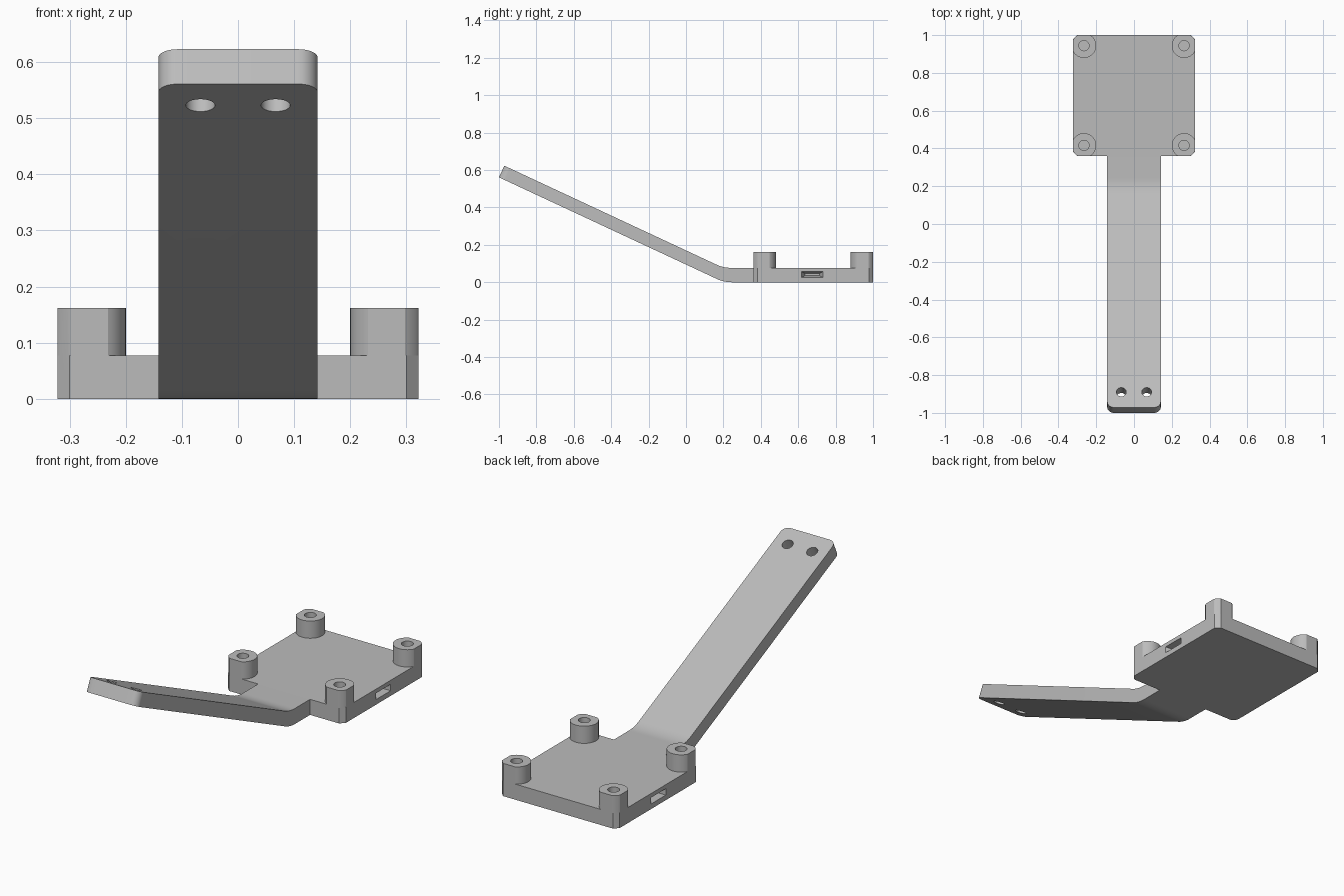
import bpy, bmesh, math
from mathutils import Vector, Matrix

if "Cube" in bpy.data.objects:
    bpy.data.objects.remove(bpy.data.objects["Cube"])

grey = bpy.data.materials.new("plain grey")
grey.diffuse_color = (0.5, 0.5, 0.5, 1)
grey.use_nodes = True
grey.node_tree.nodes["Principled BSDF"].inputs["Base Color"].default_value = grey.diffuse_color

W, Y0, Y1, T, H, C = 0.322, 0.36, 1.0, 0.077, 0.162, 0.022   # plate size, boss height, chamfer
BOSS = [(x, y) for x in (-0.265, 0.265) for y in (0.416, 0.944)]
ANG = math.radians(25)


def make(name, bm):
    bmesh.ops.recalc_face_normals(bm, faces=bm.faces)
    me = bpy.data.meshes.new(name)
    bm.to_mesh(me)
    bm.free()
    me.materials.append(grey)
    ob = bpy.data.objects.new(name, me)
    bpy.context.collection.objects.link(ob)
    return ob


def prism(name, pts, offset):
    """Extrude a closed loop of 3D points along offset."""
    bm = bmesh.new()
    f = bm.faces.new([bm.verts.new(p) for p in pts])
    r = bmesh.ops.extrude_face_region(bm, geom=[f])
    bmesh.ops.translate(bm, vec=offset, verts=[v for v in r["geom"] if isinstance(v, bmesh.types.BMVert)])
    return make(name, bm)


def cylinder(name, r, depth, matrix):
    bm = bmesh.new()
    bmesh.ops.create_cone(bm, cap_ends=True, segments=48, radius1=r, radius2=r, depth=depth, matrix=matrix)
    return make(name, bm)


def boolean(ob, tool, op):
    m = ob.modifiers.new(op, "BOOLEAN")
    m.operation, m.object, m.solver = op, tool, "EXACT"
    bpy.context.view_layer.objects.active = ob
    bpy.ops.object.modifier_apply(modifier=m.name)
    bpy.data.objects.remove(tool)


def bend(a, corner, b, n=8):
    """Rounded corner from a to b."""
    a, c, b = Vector(a), Vector(corner), Vector(b)
    return [a * (1 - t)**2 + c * 2 * t * (1 - t) + b * t * t for t in (i / n for i in range(n + 1))]


def outline(z):
    return [(x, y, z) for x, y in (
        (-W + C, Y0), (W - C, Y0), (W, Y0 + C), (W, Y1 - C),
        (W - C, Y1), (-W + C, Y1), (-W, Y1 - C), (-W, Y0 + C))]


# base plate with chamfered corners
body = prism("bracket", outline(0), (0, 0, T))

# corner bosses, trimmed flush with the plate sides
for x, y in BOSS:
    boss = cylinder("boss", 0.065, H - 0.03, Matrix.Translation((x, y, (H + 0.03) / 2)))
    boolean(boss, prism("trim", outline(-0.1), (0, 0, 0.4)), "INTERSECT")
    boolean(body, boss, "UNION")

# bent arm: side profile, with its tip corners rounded
s, c = math.sin(ANG), math.cos(ANG)
low = bend((0, 0.245, 0), (0, 0.203, 0), (0, 0.203 - 0.042 * c, 0.042 * s))
high = bend((0, 0.2 - 0.042 * c, T + 0.042 * s), (0, 0.2, T), (0, 0.242, T))
tip = [Vector((0, -1, 0.561)), Vector((0, -0.971, 0.623))]
profile = [Vector((0, 0.45, 0))] + low + tip + high + [Vector((0, 0.45, T))]
arm = prism("arm", [p + Vector((-0.142, 0, 0)) for p in profile], (0.284, 0, 0))
bm = bmesh.new()
bm.from_mesh(arm.data)
corners = [e for e in bm.edges if all(v.co.y < -0.9 for v in e.verts)
           and abs(e.verts[0].co.x - e.verts[1].co.x) < 0.01]
bmesh.ops.bevel(bm, geom=corners, offset=0.035, segments=8, profile=0.5, affect="EDGES")
bm.to_mesh(arm.data)
bm.free()
boolean(body, arm, "UNION")

# two holes square to the arm near its tip
for x in (-0.067, 0.067):
    m = Matrix.Translation((x, -1 + 0.09 * c, 0.561 - 0.09 * s)) @ Matrix.Rotation(-ANG, 4, "X")
    boolean(body, cylinder("arm_hole", 0.026, 0.3, m), "DIFFERENCE")

# blind screw holes in the bosses
for x, y in BOSS:
    boolean(body, cylinder("screw_hole", 0.027, 0.12, Matrix.Translation((x, y, T + 0.06))), "DIFFERENCE")

# tapered pockets in both plate sides
for sx in (-1, 1):
    bm = bmesh.new()
    rings = []
    for x, hy, z0, z1 in ((W + 0.001, 0.058, 0.025, 0.057), (W - 0.05, 0.038, 0.036, 0.046)):
        rings.append([bm.verts.new((sx * x, 0.675 + y, z))
                      for y, z in ((-hy, z0), (hy, z0), (hy, z1), (-hy, z1))])
    bm.faces.new(rings[0])
    bm.faces.new(rings[1])
    for i in range(4):
        j = (i + 1) % 4
        bm.faces.new((rings[0][i], rings[0][j], rings[1][j], rings[1][i]))
    boolean(body, make("pocket", bm), "DIFFERENCE")

# smooth the curves, keep the edges sharp
bpy.ops.object.select_all(action="DESELECT")
body.select_set(True)
bpy.context.view_layer.objects.active = body
bpy.ops.object.shade_smooth_by_angle(angle=math.radians(25))
